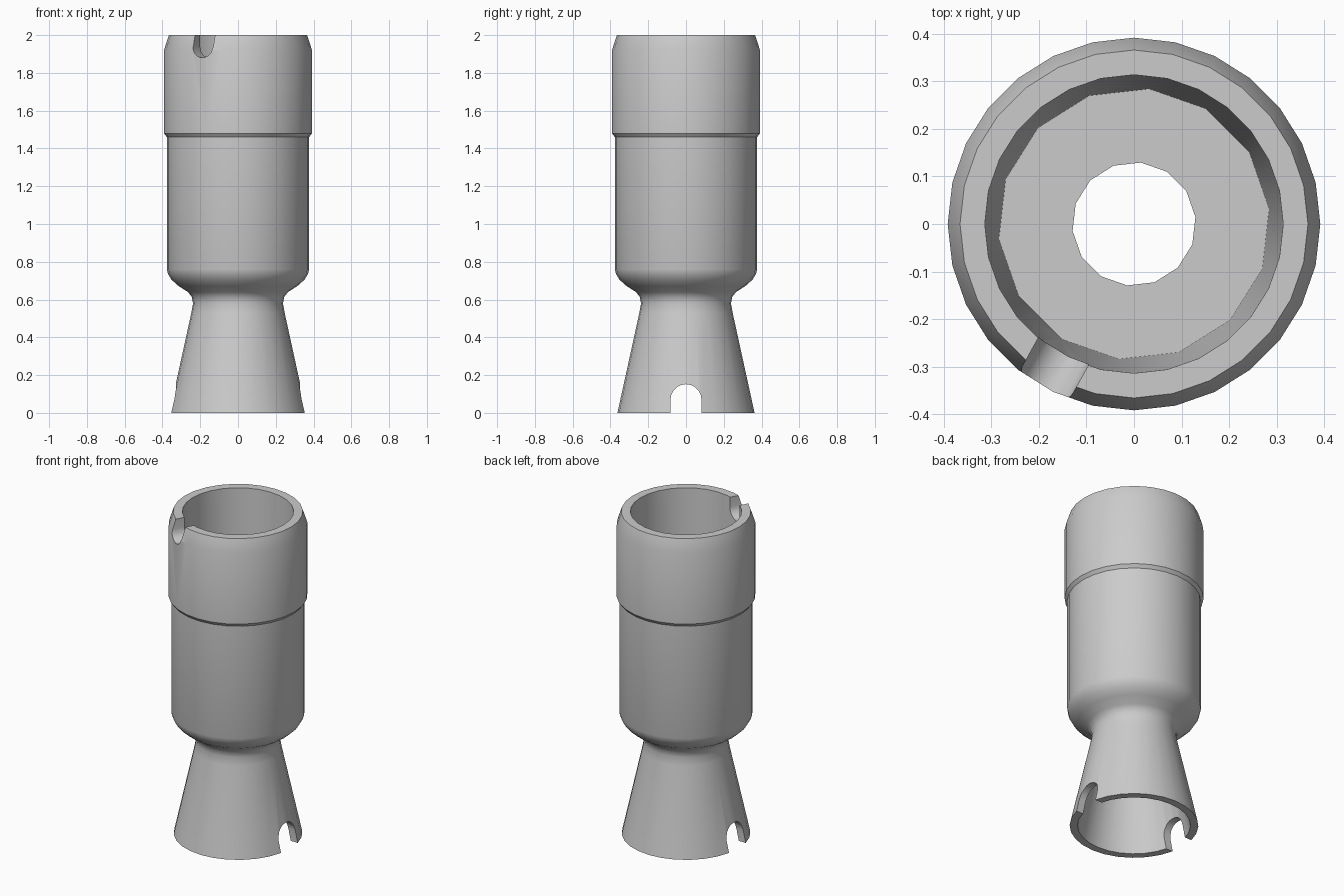
import bpy, bmesh, math

if "Cube" in bpy.data.objects:
    bpy.data.objects.remove(bpy.data.objects["Cube"])

SIDES = 28
STEP = 2 * math.pi / SIDES

# Closed wall profile: (radius, height, halve the number of sides)
PROFILE = [
    # outside, bottom to top
    (0.363, 0.0, False), (0.247, 0.53, False), (0.238, 0.58, False),
    (0.245, 0.615, False), (0.265, 0.64, False), (0.315, 0.672, False),
    (0.352, 0.705, False), (0.37, 0.735, False), (0.377, 0.76, False),
    (0.377, 1.46, False), (0.392, 1.48, False), (0.392, 1.92, False),
    (0.366, 2.0, False),
    # cup inside, floor and throat
    (0.314, 2.0, False), (0.286, 0.75, True), (0.13, 0.75, True),
    (0.13, 0.62, True),
    # inside of the flared skirt
    (0.20, 0.55, False), (0.318, 0.0, False),
]


def revolve(name, profile):
    bm = bmesh.new()
    rings = []
    for r, z, half in profile:
        ring = []
        for i in range(SIDES):
            a = ((i // 2) * 2 + 0.5 if half else i) * STEP
            ring.append(bm.verts.new((r * math.cos(a), r * math.sin(a), z)))
        rings.append(ring)
    for k, lower in enumerate(rings):
        upper = rings[(k + 1) % len(rings)]
        for i in range(SIDES):
            j = (i + 1) % SIDES
            bm.faces.new((lower[i], lower[j], upper[j], upper[i]))
    bmesh.ops.remove_doubles(bm, verts=bm.verts, dist=1e-5)
    bmesh.ops.recalc_face_normals(bm, faces=bm.faces)
    return finish(bm, name)


def finish(bm, name):
    mesh = bpy.data.meshes.new(name)
    bm.to_mesh(mesh)
    bm.free()
    obj = bpy.data.objects.new(name, mesh)
    bpy.context.collection.objects.link(obj)
    return obj


def slot_cutter(name, radius, arc_z, end_z, x0, x1, angle):
    """Round-ended slot running along x, turned about z."""
    bm = bmesh.new()
    sign = 1 if arc_z > end_z else -1
    pts = [(radius * math.cos(t * math.pi / 10),
            arc_z + sign * radius * math.sin(t * math.pi / 10))
           for t in range(11)]
    pts += [(-radius, end_z), (radius, end_z)]
    face = bm.faces.new([bm.verts.new((x0, y, z)) for y, z in pts])
    ext = bmesh.ops.extrude_face_region(bm, geom=[face])
    moved = [v for v in ext["geom"] if isinstance(v, bmesh.types.BMVert)]
    bmesh.ops.translate(bm, verts=moved, vec=(x1 - x0, 0, 0))
    bmesh.ops.recalc_face_normals(bm, faces=bm.faces)
    obj = finish(bm, name)
    obj.rotation_euler.z = angle
    obj.hide_render = True
    return obj


body = revolve("flared_cup_body", PROFILE)

# Rim notch and the pair of opposite skirt notches
cutters = [
    slot_cutter("rim_notch_cutter", 0.06, 1.94, 2.1, 0.2, 0.6, math.radians(241)),
    slot_cutter("skirt_notch_cutter", 0.082, 0.07, -0.1, -0.6, 0.6, 0),
]
bpy.context.view_layer.objects.active = body
body.select_set(True)
for cutter in cutters:
    mod = body.modifiers.new(cutter.name, 'BOOLEAN')
    mod.operation = 'DIFFERENCE'
    mod.solver = 'EXACT'
    mod.object = cutter
    bpy.ops.object.modifier_apply(modifier=mod.name)
    bpy.data.objects.remove(cutter)

bpy.ops.object.shade_smooth_by_angle(angle=math.radians(30))
